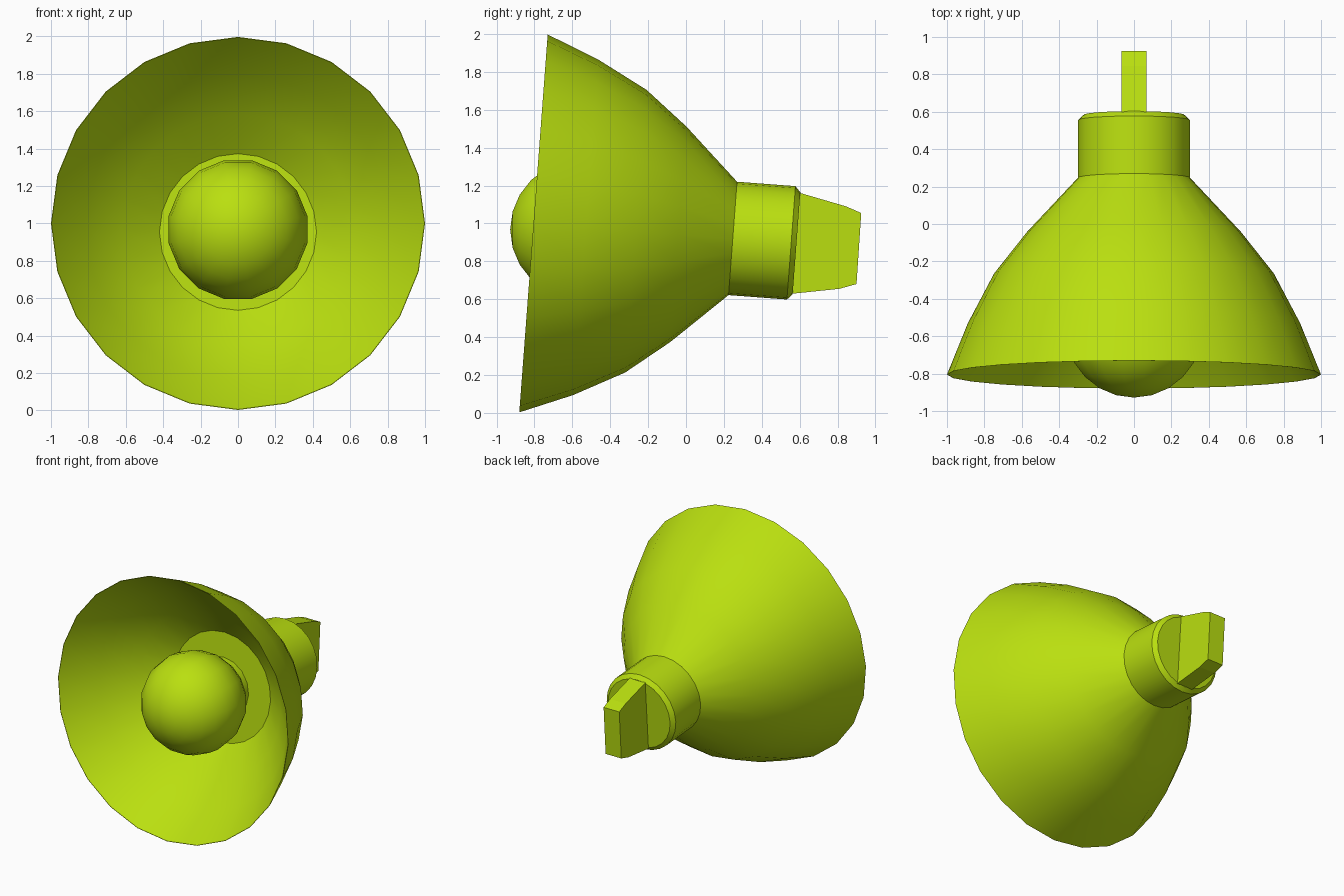
import bpy, bmesh, math
from mathutils import Matrix, Vector

if "Cube" in bpy.data.objects:
    bpy.data.objects.remove(bpy.data.objects["Cube"])

lime = bpy.data.materials.new("lime_green")
lime.diffuse_color = (0.49, 0.74, 0.005, 1)
lime.use_nodes = True
lime.node_tree.nodes["Principled BSDF"].inputs["Base Color"].default_value = lime.diffuse_color

# Lamp axis: starts at the rim centre, runs backwards and dips slightly
TILT = math.radians(4.3)
FRAME = Matrix.Translation((0, -0.805, 1.0)) @ Matrix.Rotation(-math.pi / 2 - TILT, 4, 'X')


def finish(name, bm, smooth=True):
    bmesh.ops.recalc_face_normals(bm, faces=bm.faces)
    me = bpy.data.meshes.new(name)
    bm.to_mesh(me)
    bm.free()
    ob = bpy.data.objects.new(name, me)
    bpy.context.collection.objects.link(ob)
    me.materials.append(lime)
    if smooth:
        bpy.ops.object.select_all(action='DESELECT')
        ob.select_set(True)
        bpy.context.view_layer.objects.active = ob
        bpy.ops.object.shade_smooth_by_angle(angle=math.radians(30))
    return ob


def lathe(name, profile, sides=24):
    """Spin (distance along axis, radius) points and cap both ends."""
    bm = bmesh.new()
    rings = []
    for t, r in profile:
        rings.append([bm.verts.new(FRAME @ Vector((r * math.cos(a), r * math.sin(a), t)))
                      for a in (2 * math.pi * k / sides for k in range(sides))])
    for a, b in zip(rings, rings[1:]):
        for k in range(sides):
            n = (k + 1) % sides
            bm.faces.new((a[k], a[n], b[n], b[k]))
    bm.faces.new(rings[0])
    bm.faces.new(rings[-1])
    return finish(name, bm)


# Bell shade with neck: inner reflector from its back disc, over the rim, to the cap
lathe("shade", [(0.61, 0.42), (0.45, 0.62), (0.25, 0.82), (0, 0.997),
                (0, 1.0), (0.276, 0.888), (0.542, 0.748), (0.767, 0.57),
                (1.055, 0.30), (1.364, 0.30), (1.392, 0.27)])

# Bulb socket between reflector and bulb
lathe("bulb_socket", [(0.45, 0.23), (0.615, 0.23)], 16)

# Bulb
bm = bmesh.new()
bmesh.ops.create_uvsphere(
    bm, u_segments=16, v_segments=12, radius=0.378,
    matrix=Matrix.Translation((0, -0.55, 0.967)) @ Matrix.Rotation(math.pi / 2, 4, 'X')
    @ Matrix.Rotation(math.pi / 16, 4, 'Z'))
finish("bulb", bm)

# Rear mounting fin
bm = bmesh.new()
outline = [(0.58, 1.165), (0.605, 1.16), (0.845, 1.09), (0.925, 1.055),
           (0.90, 0.68), (0.81, 0.655), (0.57, 0.63), (0.55, 0.63)]
face = bm.faces.new([bm.verts.new((-0.068, y, z)) for y, z in outline])
ext = bmesh.ops.extrude_face_region(bm, geom=[face], use_keep_orig=True)
bmesh.ops.translate(bm, vec=(0.136, 0, 0),
                    verts=[v for v in ext["geom"] if isinstance(v, bmesh.types.BMVert)])
finish("mounting_fin", bm, smooth=False)
